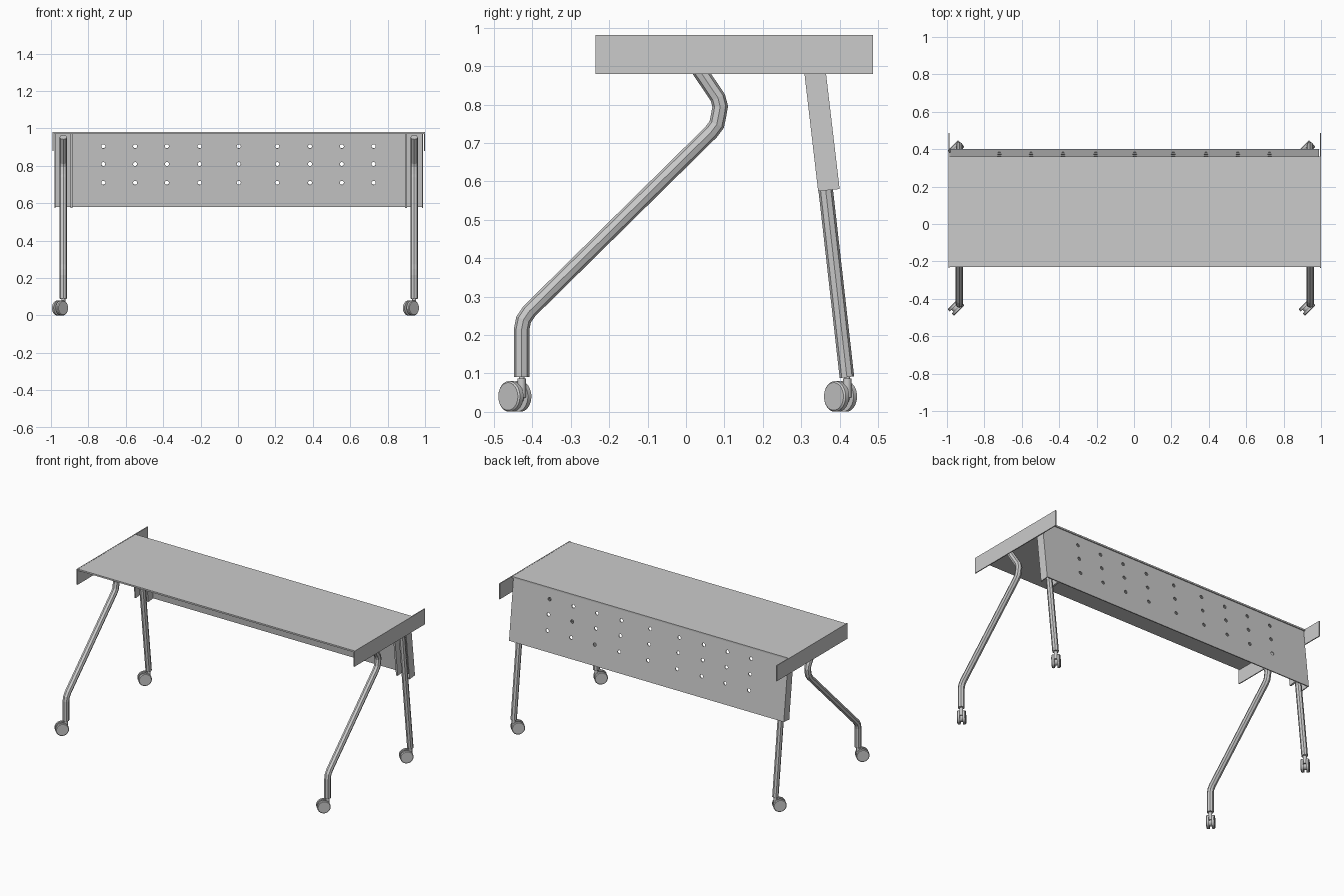
import bpy, bmesh
from math import sin, cos, pi
from mathutils import Vector, Matrix

if "Cube" in bpy.data.objects:
    bpy.data.objects.remove(bpy.data.objects["Cube"])

CX = 0.004            # table centre line
LEG_X = (CX - 0.938, CX + 0.938)


def make(name, bm):
    bmesh.ops.recalc_face_normals(bm, faces=bm.faces)
    me = bpy.data.meshes.new(name)
    bm.to_mesh(me)
    bm.free()
    ob = bpy.data.objects.new(name, me)
    bpy.context.collection.objects.link(ob)
    return ob


def add_prism(bm, yz, x0, x1):
    """Extrude a side profile along x."""
    a = [bm.verts.new((x0, y, z)) for y, z in yz]
    b = [bm.verts.new((x1, y, z)) for y, z in yz]
    n = len(yz)
    bm.faces.new(a)
    bm.faces.new(b)
    for i in range(n):
        bm.faces.new((a[i], a[(i + 1) % n], b[(i + 1) % n], b[i]))


def prism(name, yz, x0, x1):
    bm = bmesh.new()
    add_prism(bm, yz, x0, x1)
    return make(name, bm)


def rect(y0, y1, z0, z1):
    return [(y0, z0), (y1, z0), (y1, z1), (y0, z1)]


def tube(name, path, x, r, sides=8):
    """Sweep a polygon along a path in the yz plane with mitred corners."""
    bm = bmesh.new()
    pts = [Vector(p) for p in path]
    rings = []
    for i, p in enumerate(pts):
        d0 = (p - pts[i - 1]).normalized() if i else (pts[1] - p).normalized()
        d1 = (pts[i + 1] - p).normalized() if i + 1 < len(pts) else d0
        t = (d0 + d1).normalized()
        nrm = Vector((-t.y, t.x)) / max(t.dot(d0), 0.5)
        rings.append([bm.verts.new((x + r * cos(a), p.x + nrm.x * r * sin(a),
                                    p.y + nrm.y * r * sin(a)))
                      for a in (2 * pi * k / sides for k in range(sides))])
    for a, b in zip(rings, rings[1:]):
        for k in range(sides):
            j = (k + 1) % sides
            bm.faces.new((a[k], a[j], b[j], b[k]))
    bm.faces.new(rings[0])
    bm.faces.new(rings[-1])
    return make(name, bm)


def add_cyl(bm, center, axis, r, depth, seg, r2=None):
    rot = Vector((0, 0, 1)).rotation_difference(Vector(axis)).to_matrix().to_4x4()
    bmesh.ops.create_cone(bm, cap_ends=True, segments=seg, radius1=r,
                          radius2=r if r2 is None else r2, depth=depth,
                          matrix=Matrix.Translation(center) @ rot)


def smooth(ob):
    bpy.ops.object.select_all(action='DESELECT')
    ob.select_set(True)
    bpy.context.view_layer.objects.active = ob
    bpy.ops.object.shade_smooth_by_angle(angle=0.6)


# Table top and the two end plates
prism("table_top", rect(-0.23, 0.36, 0.97, 0.98), CX - 0.992, CX + 0.992)
for side, s in (("left", -1), ("right", 1)):
    prism(f"end_plate_{side}", rect(-0.236, 0.487, 0.88, 0.981),
          CX + s * 0.990, CX + s * 0.996)


# Slanted modesty panel: profile between two offsets from its back face
def slant(front, back=0.0):
    return [(0.354 - back, 0.97), (0.400 - back, 0.58 - 0.1 * back),
            (0.400 - front, 0.58 - 0.1 * front), (0.354 - front, 0.97)]


panel = prism("modesty_panel", slant(0.006), CX - 0.985, CX + 0.985)

# Round perforations
bm = bmesh.new()
for z in (0.905, 0.81, 0.71):
    for x in (-0.72, -0.55, -0.38, -0.205, 0.004, 0.21, 0.385, 0.555, 0.725):
        add_cyl(bm, (x, 0.354 + (0.97 - z) * 0.118, z), (0, 1, 0.118), 0.011, 0.06, 16)
cutter = make("hole_cutter", bm)
cutter.hide_render = True
mod = panel.modifiers.new("holes", 'BOOLEAN')
mod.operation = 'DIFFERENCE'
mod.solver = 'EXACT'
mod.object = cutter
bpy.context.view_layer.objects.active = panel
bpy.ops.object.modifier_apply(modifier=mod.name)
bpy.data.objects.remove(cutter)

# Panel flanges on both sides of each rear leg
for side, s in (("left", -1), ("right", 1)):
    prism(f"outer_flange_{side}", slant(0.056, 0.004), CX + s * 0.979, CX + s * 0.985)
    prism(f"inner_flange_{side}", slant(0.056, 0.004), CX + s * 0.888, CX + s * 0.900)

# Legs
front_path = [(-0.428, 0.09), (-0.428, 0.215), (-0.423, 0.24), (-0.408, 0.262),
              (0.065, 0.728), (0.080, 0.748), (0.085, 0.772), (0.089, 0.795),
              (0.083, 0.818), (-0.008, 0.953)]
rear_path = [(0.419, 0.09), (0.321, 0.955)]
for side, x in zip(("left", "right"), LEG_X):
    tube(f"front_leg_{side}", front_path, x, 0.020)
    tube(f"rear_leg_{side}", rear_path, x, 0.019)

# Twin-wheel swivel casters, all turned the same way
axis = Vector((1, -1, 0)).normalized()
trail = Vector((-1, -1, 0)).normalized()
for end, y in (("front", -0.428), ("rear", 0.420)):
    for side, x in zip(("left", "right"), LEG_X):
        stem = Vector((x, y, 0))
        hub = stem + trail * 0.025 + Vector((0, 0, 0.040))
        bm = bmesh.new()
        for s in (-1, 1):
            add_cyl(bm, hub + axis * s * 0.0145, axis, 0.040, 0.013, 28)
            add_cyl(bm, hub + axis * s * 0.023, axis * s, 0.040, 0.004, 28, 0.036)
        smooth(make(f"caster_wheels_{end}_{side}", bm))
        bm = bmesh.new()
        add_cyl(bm, hub, axis, 0.026, 0.018, 20)
        add_cyl(bm, stem + Vector((0, 0, 0.062)), (0, 0, 1), 0.011, 0.050, 12)
        add_cyl(bm, stem + Vector((0, 0, 0.090)), (0, 0, 1), 0.007, 0.020, 12)
        smooth(make(f"caster_stem_{end}_{side}", bm))
